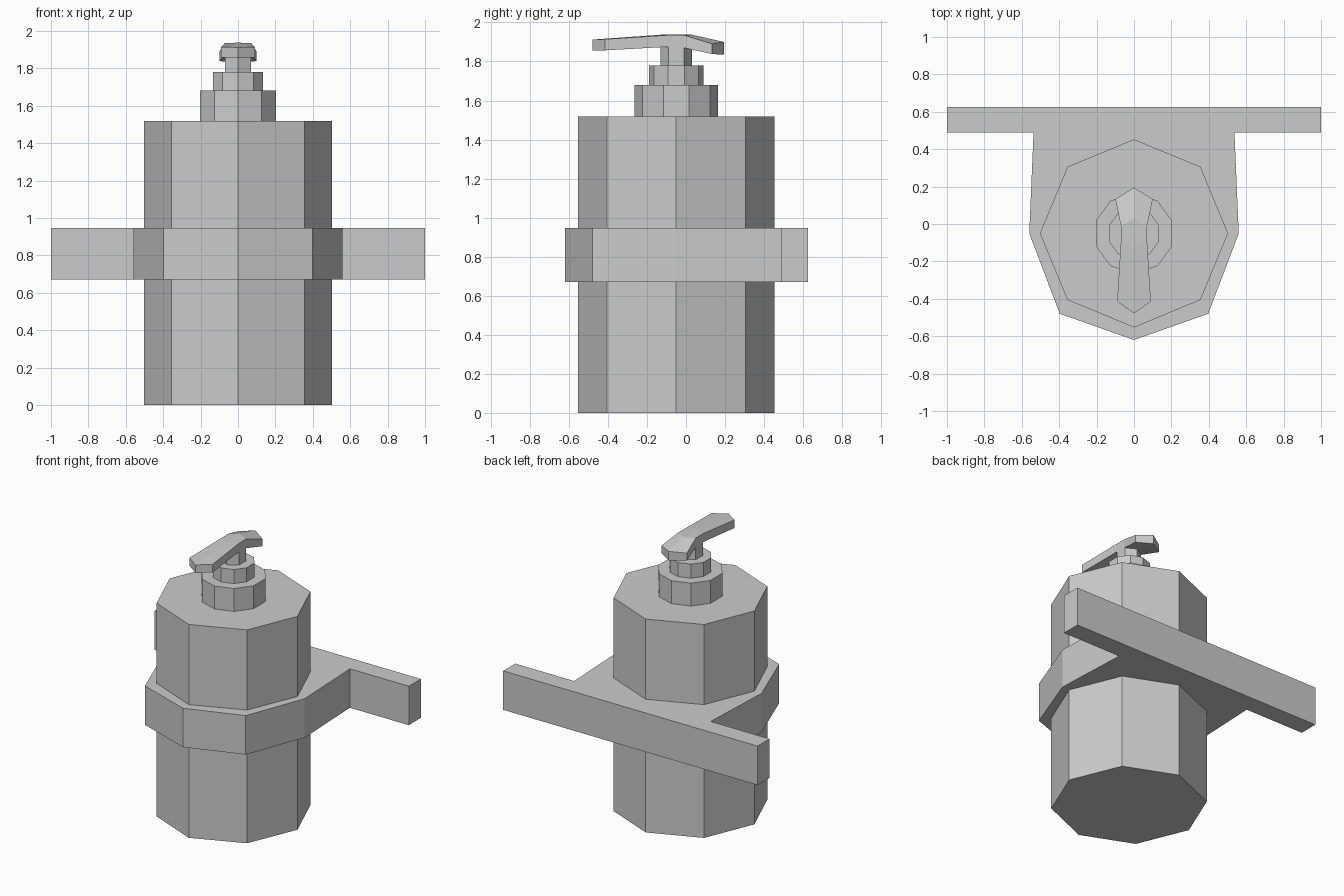
import bpy, bmesh
from math import sin, cos, tau

if "Cube" in bpy.data.objects:
    bpy.data.objects.remove(bpy.data.objects["Cube"])

AXIS_Y = -0.05


def make_object(name, verts, faces):
    mesh = bpy.data.meshes.new(name)
    mesh.from_pydata(verts, [], faces)
    bm = bmesh.new()
    bm.from_mesh(mesh)
    bmesh.ops.recalc_face_normals(bm, faces=bm.faces)
    bm.to_mesh(mesh)
    bm.free()
    obj = bpy.data.objects.new(name, mesh)
    bpy.context.collection.objects.link(obj)
    return obj


def extrude(name, outline, z0, z1):
    n = len(outline)
    verts = [(x, y, z) for z in (z0, z1) for x, y in outline]
    faces = [(i, (i + 1) % n, (i + 1) % n + n, i + n) for i in range(n)]
    faces += [tuple(range(n)), tuple(range(n, 2 * n))]
    return make_object(name, verts, faces)


def prism(name, sides, r, z0, z1):
    # one corner always points to +y
    pts = [(r * sin(tau * i / sides), AXIS_Y + r * cos(tau * i / sides))
           for i in range(sides)]
    return extrude(name, pts, z0, z1)


# Bottle body, neck, collar and pump stem
prism("bottle_body", 8, 0.503, 0.0, 1.517)
prism("bottle_neck", 10, 0.215, 1.517, 1.68)
prism("pump_collar", 10, 0.14, 1.68, 1.78)
prism("pump_stem", 6, 0.08, 1.78, 1.88)

# Wall bracket wrapped around the bottle
half = [(0, -0.62), (0.397, -0.48), (0.56, -0.05), (0.537, 0.49),
        (1.0, 0.49), (1.0, 0.625)]
extrude("wall_bracket", half + [(-x, y) for x, y in reversed(half[1:])], 0.67, 0.947)

# Pump nozzle: stations from spout to back
# (centre y, centre bottom, centre top, edge half width, edge y, edge bottom, edge top)
stations = [
    (-0.478, 1.855, 1.912, 0.09, -0.415, 1.857, 1.914),
    (-0.13, 1.875, 1.937, 0.07, -0.09, 1.875, 1.935),
    (0.03, 1.87, 1.937, 0.07, -0.01, 1.87, 1.935),
    (0.195, 1.835, 1.90, 0.10, 0.133, 1.838, 1.89),
]
verts = []
for cy, cb, ct, w, ey, eb, et in stations:
    verts += [(-w, ey, eb), (0, cy, cb), (w, ey, eb),
              (-w, ey, et), (0, cy, ct), (w, ey, et)]
faces = []
for s in range(3):
    a, b = 6 * s, 6 * s + 6
    for c in (0, 1, 3, 4):
        faces.append((a + c, a + c + 1, b + c + 1, b + c))
    for c in (0, 2):
        faces.append((a + c, a + c + 3, b + c + 3, b + c))
for a in (0, 18):
    for c in (0, 1):
        faces.append((a + c, a + c + 1, a + c + 4, a + c + 3))
make_object("pump_nozzle", verts, faces)
